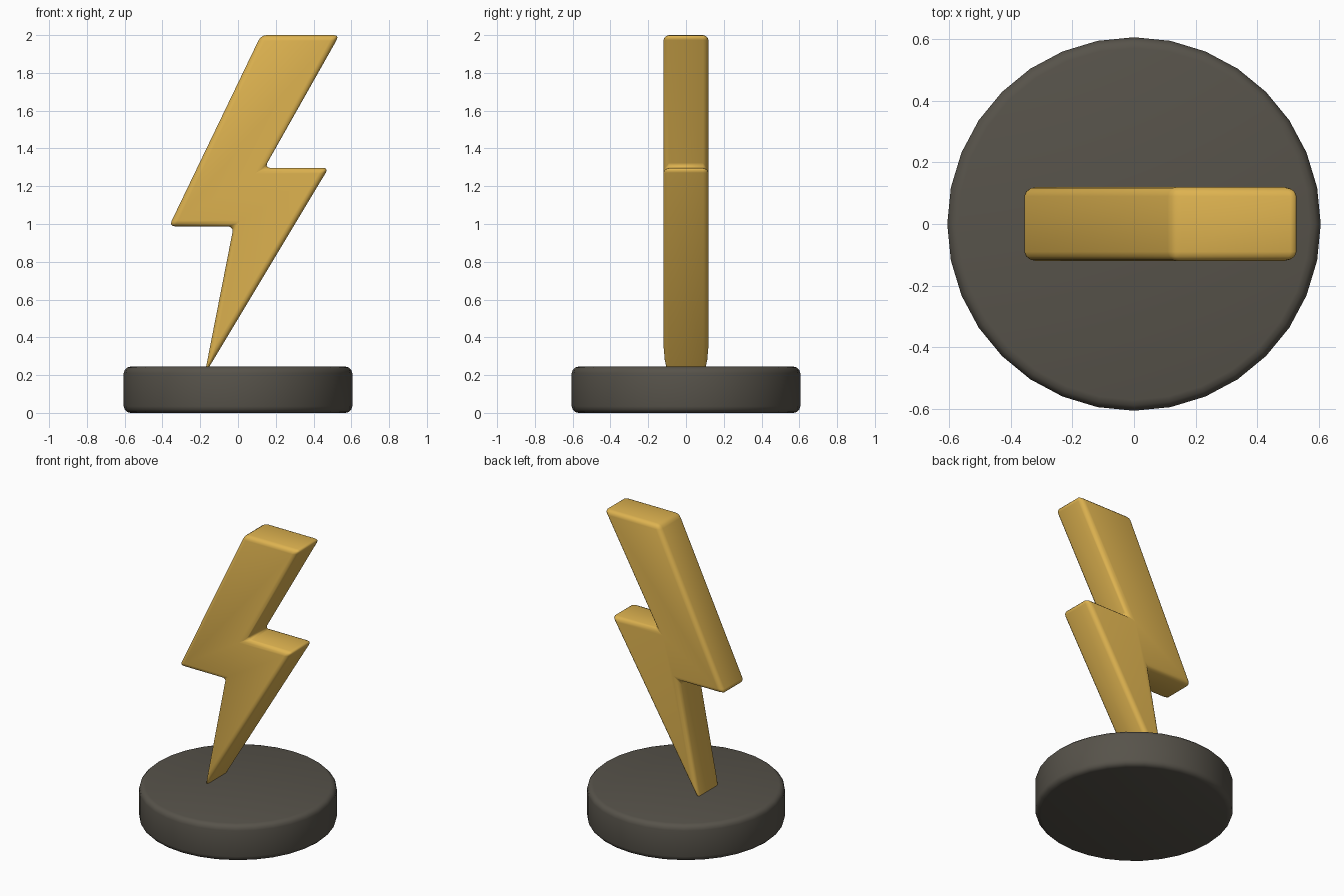
import bpy
import bmesh
import math
from mathutils import Vector

cube = bpy.data.objects.get("Cube")
if cube:
    bpy.data.objects.remove(cube, do_unlink=True)


def make_material(name, colour):
    mat = bpy.data.materials.new(name)
    mat.use_nodes = True
    mat.diffuse_color = (*colour, 1)
    mat.node_tree.nodes["Principled BSDF"].inputs["Base Color"].default_value = (*colour, 1)
    return mat


def extruded_part(name, outline, direction, mat, bevel):
    """Extrude a closed outline along a direction and round its edges."""
    bm = bmesh.new()
    face = bm.faces.new([bm.verts.new(p) for p in outline])
    result = bmesh.ops.extrude_face_region(bm, geom=[face], use_keep_orig=True)
    moved = [g for g in result["geom"] if isinstance(g, bmesh.types.BMVert)]
    bmesh.ops.translate(bm, verts=moved, vec=direction)
    bmesh.ops.recalc_face_normals(bm, faces=bm.faces)
    for f in bm.faces:
        f.smooth = True
    mesh = bpy.data.meshes.new(name)
    bm.to_mesh(mesh)
    bm.free()
    mesh.materials.append(mat)
    obj = bpy.data.objects.new(name, mesh)
    bpy.context.collection.objects.link(obj)
    mod = obj.modifiers.new("rounded_edges", "BEVEL")
    mod.width = bevel
    mod.segments = 3
    mod.limit_method = "ANGLE"
    mod.angle_limit = math.radians(30)
    mod.use_clamp_overlap = False
    return obj


gold = make_material("gold", (0.73, 0.45, 0.08))
charcoal = make_material("charcoal", (0.095, 0.086, 0.069))

# Round base
radius, height, sides = 0.605, 0.245, 32
circle = [
    (radius * math.cos(math.tau * i / sides), radius * math.sin(math.tau * i / sides), 0)
    for i in range(sides)
]
extruded_part("round_base", circle, Vector((0, 0, height)), charcoal, 0.035)

# Lightning bolt, its tip sunk into the base
half_depth = 0.12
bolt = [(0.122, 2.0), (0.537, 2.0), (0.14, 1.297), (0.48, 1.297),
        (-0.177, 0.203), (-0.023, 0.988), (-0.365, 0.988)]
extruded_part("lightning_bolt", [(x, -half_depth, z) for x, z in bolt],
              Vector((0, 2 * half_depth, 0)), gold, 0.03)
